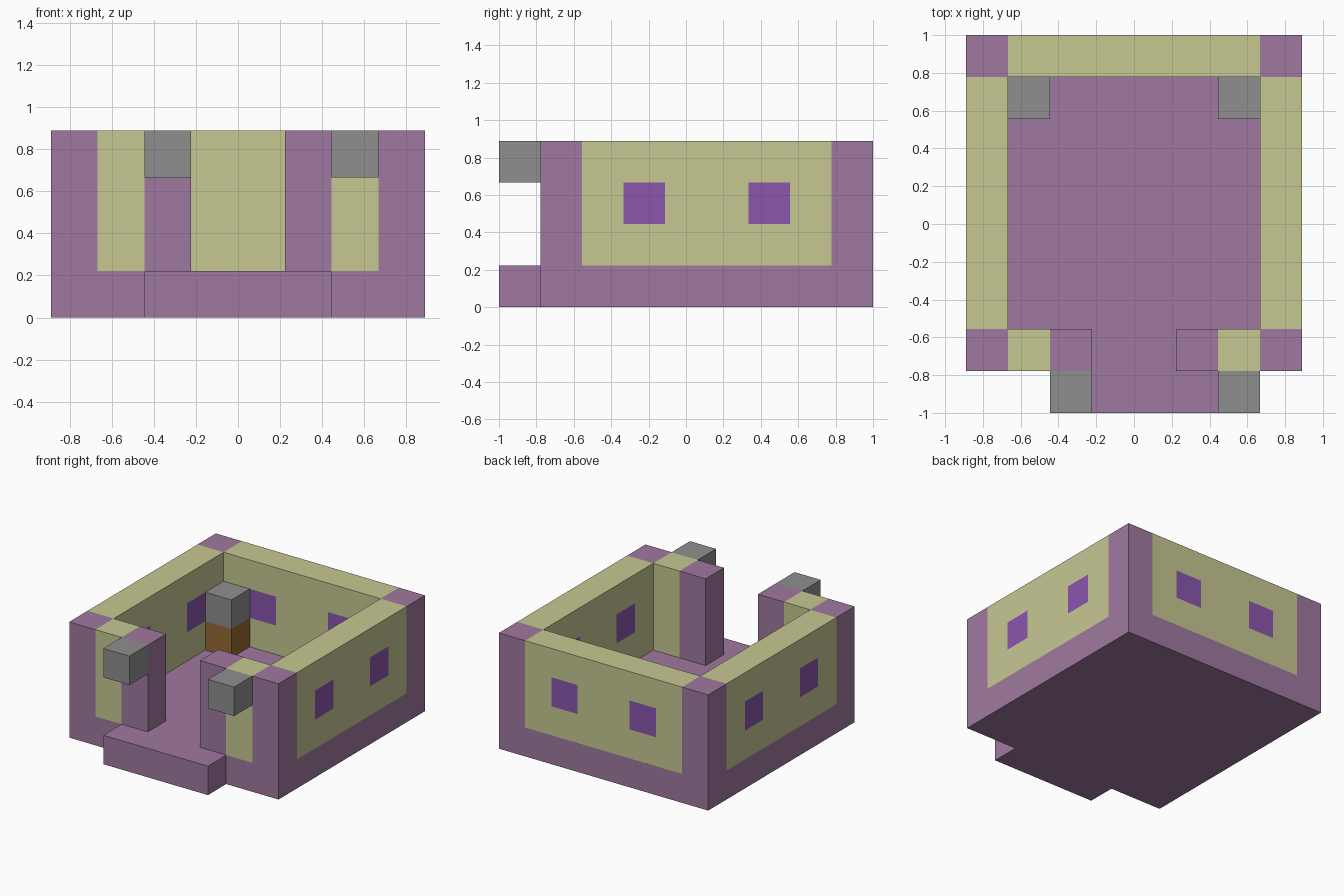
import bpy
import bmesh
from mathutils import Vector

cube = bpy.data.objects.get("Cube")
if cube:
    bpy.data.objects.remove(cube, do_unlink=True)

U = 2 / 9  # edge length of one building block
ORIGIN = Vector((-4, -4.5, 0))  # front corner, in blocks


def material(name, rgb):
    linear = [((c / 255 + 0.055) / 1.055) ** 2.4 for c in rgb] + [1]
    mat = bpy.data.materials.new(name)
    mat.use_nodes = True
    mat.diffuse_color = linear
    mat.node_tree.nodes["Principled BSDF"].inputs["Base Color"].default_value = linear
    return mat


purple = material("mauve stone", (160, 121, 160))
yellow = material("pale yellow stone", (198, 200, 146))
glass = material("violet glass", (139, 86, 173))
grey = material("grey lantern", (143, 143, 143))
brown = material("brown wood", (148, 106, 50))


def finish(name, bm, *mats):
    bmesh.ops.recalc_face_normals(bm, faces=bm.faces)
    mesh = bpy.data.meshes.new(name)
    bm.to_mesh(mesh)
    bm.free()
    for mat in mats:
        mesh.materials.append(mat)
    obj = bpy.data.objects.new(name, mesh)
    bpy.context.collection.objects.link(obj)
    return obj


def box(lo, size):
    """Box given by its low corner and size, both counted in blocks."""
    bm = bmesh.new()
    bmesh.ops.create_cube(bm, size=1)
    lo, size = Vector(lo), Vector(size)
    for v in bm.verts:
        v.co = (ORIGIN + lo + size * 0.5 + v.co * size) * U
    return bm


def block(name, lo, size, mat):
    return finish(name, box(lo, size), mat)


def window_wall(name, lo, size):
    """Wall six blocks long with two glass blocks, seen from both sides."""
    bm = box(lo, size)
    axis = 0 if size[0] > size[1] else 1
    start = (ORIGIN + Vector(lo)) * U

    def cut(direction, blocks):
        normal = Vector((0, 0, 0))
        normal[direction] = 1
        bmesh.ops.bisect_plane(bm, geom=bm.verts[:] + bm.edges[:] + bm.faces[:],
                               plane_co=start + normal * blocks * U, plane_no=normal)

    for step in (1, 2, 4, 5):
        cut(axis, step)
    for step in (1, 2):
        cut(2, step)
    # Glass is the middle row of the second and fifth columns
    for f in bm.faces:
        place = (f.calc_center_median() - start) / U
        if abs(f.normal[1 - axis]) > 0.5 and 1 < place.z < 2 \
                and (1 < place[axis] < 2 or 4 < place[axis] < 5):
            f.material_index = 1
    finish(name, bm, yellow, glass)


# Floor slab with the entrance step in one outline
bm = bmesh.new()
outline = [(2, 0), (6, 0), (6, 1), (8, 1), (8, 9), (0, 9), (0, 1), (2, 1)]
face = bm.faces.new([bm.verts.new((ORIGIN + Vector((x, y, 0))) * U) for x, y in outline])
top = bmesh.ops.extrude_face_region(bm, geom=[face])["geom"]
for v in top:
    if isinstance(v, bmesh.types.BMVert):
        v.co.z += U
finish("floor_and_step", bm, purple)

# Corner pillars, entrance posts and front infill walls
for side, corner, infill, post in (("right", 0, 1, 2), ("left", 7, 6, 5)):
    block("back_pillar_" + side, (corner, 8, 1), (1, 1, 3), purple)
    block("front_pillar_" + side, (corner, 1, 1), (1, 1, 3), purple)
    block("front_wall_" + side, (infill, 1, 1), (1, 1, 3), yellow)
    block("entrance_post_" + side, (post, 1, 1), (1, 1, 3), purple)
    window_wall("side_wall_" + side, (corner, 2, 1), (1, 6, 3))
    # Lantern on a wooden stand in the inner back corner
    block("lantern_stand_" + side, (infill, 7, 1), (1, 1, 1), brown)
    block("inner_lantern_" + side, (infill, 7, 2), (1, 1, 1), grey)

window_wall("back_wall", (1, 8, 1), (6, 1, 3))

# Lanterns on the outside of the front wall
block("outer_lantern_right", (2, 0, 3), (1, 1, 1), grey)
block("outer_lantern_left", (6, 0, 3), (1, 1, 1), grey)
